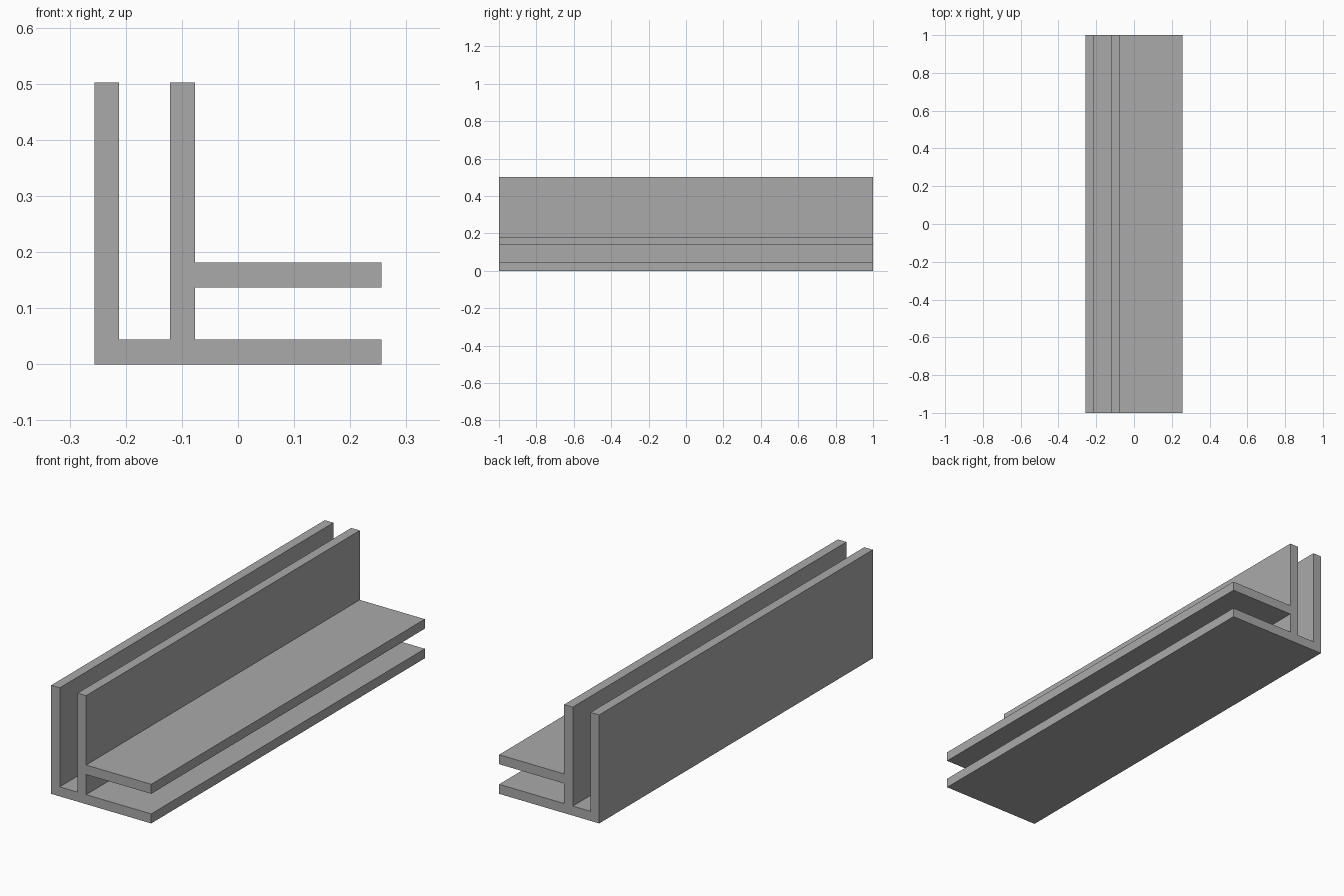
import bpy
import bmesh

cube = bpy.data.objects.get("Cube")
if cube:
    bpy.data.objects.remove(cube, do_unlink=True)

# Single grey material
grey = bpy.data.materials.new("plain_grey")
grey.use_nodes = True
colour = (0.4, 0.4, 0.4, 1.0)
grey.diffuse_color = colour
grey.node_tree.nodes["Principled BSDF"].inputs["Base Color"].default_value = colour

# Main dimensions of the section
half_width, half_length = 0.256, 1.0
height, thick = 0.502, 0.044
inner_x = -0.121     # left edge of the inner wall
shelf_z = 0.137      # underside of the upper flange
outer_r = -half_width + thick
inner_r = inner_x + thick

# Cross-section outline in x, z
profile = [
    (-half_width, 0), (half_width, 0), (half_width, thick),
    (inner_r, thick), (inner_r, shelf_z), (half_width, shelf_z),
    (half_width, shelf_z + thick), (inner_r, shelf_z + thick),
    (inner_r, height), (inner_x, height), (inner_x, thick),
    (outer_r, thick), (outer_r, height), (-half_width, height),
]

# Extrude the outline along the full length
bm = bmesh.new()
face = bm.faces.new([bm.verts.new((x, -half_length, z)) for x, z in profile])
result = bmesh.ops.extrude_face_region(bm, geom=[face], use_keep_orig=True)
moved = [g for g in result["geom"] if isinstance(g, bmesh.types.BMVert)]
bmesh.ops.translate(bm, verts=moved, vec=(0, 2 * half_length, 0))
bmesh.ops.recalc_face_normals(bm, faces=bm.faces)

mesh = bpy.data.meshes.new("channel_profile")
bm.to_mesh(mesh)
bm.free()
mesh.materials.append(grey)
bar = bpy.data.objects.new("channel_profile", mesh)
bpy.context.collection.objects.link(bar)
